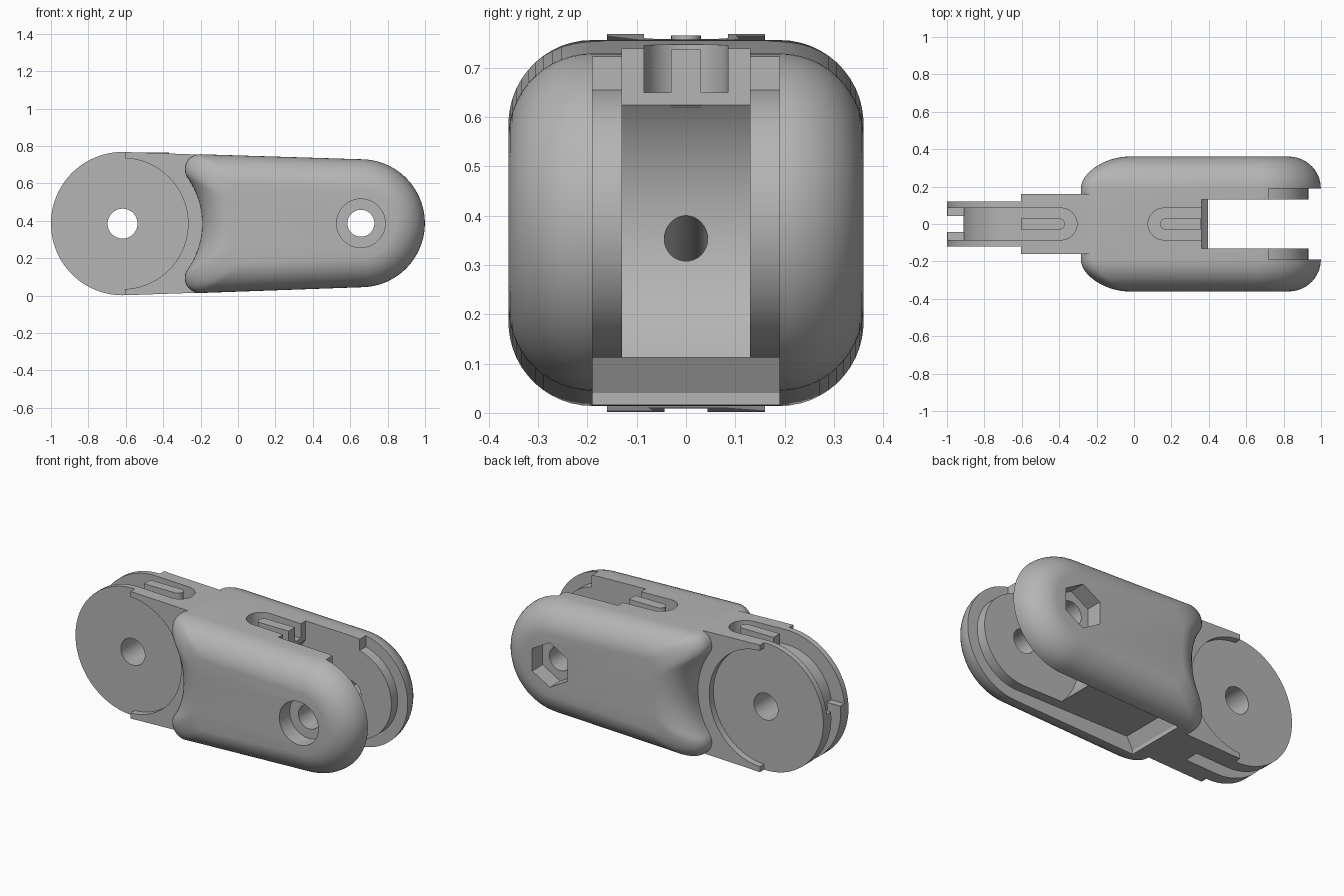
import bpy, bmesh, math
from math import sin, cos, radians, sqrt, pi

if "Cube" in bpy.data.objects:
    bpy.data.objects.remove(bpy.data.objects["Cube"])

T = (-0.617, 0.385)      # tongue pivot (x, z)
F = (0.657, 0.387)       # fork pivot
RT, RF = 0.383, 0.341    # end radii
TILT = math.asin((RT - RF) / (F[0] - T[0]))

grey = bpy.data.materials.new("plain grey")
grey.diffuse_color = (0.46, 0.46, 0.46, 1)
grey.use_nodes = True
grey.node_tree.nodes["Principled BSDF"].inputs["Base Color"].default_value = grey.diffuse_color


def arc(c, r, a0, a1, n=32):
    return [(c[0] + r * cos(radians(a0 + (a1 - a0) * i / n)),
             c[1] + r * sin(radians(a0 + (a1 - a0) * i / n))) for i in range(n + 1)]


def loft(name, rings):
    """Closed solid through equal-length rings of 3D points."""
    bm = bmesh.new()
    loops = [[bm.verts.new(p) for p in ring] for ring in rings]
    n = len(loops[0])
    for a, b in zip(loops, loops[1:]):
        for i in range(n):
            bm.faces.new((a[i], a[(i + 1) % n], b[(i + 1) % n], b[i]))
    bm.faces.new(loops[0])
    bm.faces.new(loops[-1])
    bmesh.ops.recalc_face_normals(bm, faces=bm.faces)
    me = bpy.data.meshes.new(name)
    bm.to_mesh(me)
    bm.free()
    me.materials.append(grey)
    ob = bpy.data.objects.new(name, me)
    bpy.context.collection.objects.link(ob)
    return ob


def prism(name, pts, y0, y1):
    return loft(name, [[(x, y, z) for x, z in pts] for y in (y0, y1)])


def post(name, pts, z0, z1):
    return loft(name, [[(x, y, z) for x, y in pts] for z in (z0, z1)])


def combine(base, tool, op):
    m = base.modifiers.new(op, 'BOOLEAN')
    m.operation, m.solver, m.object = op, 'EXACT', tool
    bpy.context.view_layer.objects.active = base
    bpy.ops.object.modifier_apply(modifier=m.name)
    bpy.data.objects.remove(tool)


def cut(base, tool):
    combine(base, tool, 'DIFFERENCE')


def body_ring(d):
    """Side outline of the body, inset by d, with a concave rear edge."""
    up = 90 - math.degrees(TILT)
    rc, R = 0.08, 0.425 + d
    front = arc(F, RF + 0.001 - d, -up, up, 48)
    h = 0.371 - d - rc
    cx = T[0] + sqrt((R + rc) ** 2 - h * h)
    a = math.degrees(math.atan2(h, cx - T[0]))
    top = arc((cx, T[1] + h), rc, up, 180 + a, 14)
    rear = arc(T, R, a, -a, 24)[1:-1]
    low = arc((cx, T[1] - h), rc, 180 - a, 360 - up, 14)
    return front + top + rear + low


# rounded body, filleted towards both flat sides
FIL, W, N = 0.17, 0.36, 12
steps = [(W - FIL + FIL * sin(t), FIL * (1 - cos(t)))
         for t in (radians(86) * i / N for i in range(N + 1))]
layers = [(-y, d) for y, d in reversed(steps)] + steps
body = loft("finger_link", [[(x, y, z) for x, z in body_ring(d)] for y, d in layers])

# tongue with shoulders
up = 90 - math.degrees(TILT)
tongue = prism("tongue", arc(T, RT, up, 360 - up, 72)
               + [(0.0, T[1] - 0.362), (0.0, T[1] + 0.362)], -0.16, 0.16)
cheek = [(-1.2, -0.2), (-0.605, -0.2)] + arc(T, 0.35, -88, 88, 48) + [(-0.605, 1), (-1.2, 1)]
for s in (-1, 1):
    cut(tongue, prism("cheek_cut", cheek, s * 0.12, s * 0.3))
combine(body, tongue, 'UNION')

# fork slot, and the wider clearance around the pivot bosses
cut(body, prism("slot_cut", [(0.36, 1)] + arc(F, 0.38, 141.4, 227, 32)
                + [(0.397, -0.1), (1.2, -0.1), (1.2, 1)], -0.13, 0.13))
cut(body, prism("clearance_cut", [(-0.15, -0.1), (-0.15, 0.04), (-0.11, 0.112)]
                + arc(F, 0.275, -90, 76.8, 48)
                + [(0.72, 1), (1.2, 1), (1.2, -0.1)], -0.19, 0.19))

# cord grooves around the tongue: wide above, narrow below
cut(body, prism("upper_groove_cut", arc(T, 0.295, 172, 90, 32)
                + [(-0.39, 0.68), (-0.39, 0.9), (-1.2, 0.9), (-1.2, 0.43)], -0.085, 0.085))
cut(body, prism("lower_groove_cut", arc(T, 0.295, 170, 270, 32)
                + [(-0.4, 0.09), (-0.4, -0.1), (-1.2, -0.1), (-1.2, 0.436)], -0.044, 0.044))

# rounded ends of the top grooves, with a cord post in each
cut(body, post("rear_loop_cut", arc((-0.39, 0), 0.085, 0, 352.5, 47), 0.68, 0.9))
stadium = arc((0.16, 0), 0.085, 90, 270, 24) + [(0.4, -0.085), (0.4, 0.085)]
cut(body, post("front_loop_cut", stadium, 0.65, 0.9))
rear_post = arc((-0.40, 0), 0.03, -90, 90, 12) + [(-0.605, 0.03), (-0.605, -0.03)]
combine(body, post("rear_cord_post", rear_post, 0.64, 0.765), 'UNION')
front_post = arc((0.17, 0), 0.03, 90, 270, 12) + [(0.359, -0.03), (0.359, 0.03)]
combine(body, post("front_cord_post", front_post, 0.62, 0.737), 'UNION')

# sloping cord tunnel from the slot to the lower groove
dx, dz = 0.86, 0.37
ln = sqrt(dx * dx + dz * dz)
ring = arc((0, 0), 0.044, 0, 348.75, 31)
cut(body, loft("tunnel_cut", [[(x0 - v * dz / ln, u, z0 + v * dx / ln) for u, v in ring]
                              for x0, z0 in ((-0.46, 0.035), (-0.46 + dx, 0.035 + dz))]))

# pivot holes, round counterbore in front, hexagonal nut pocket behind
cut(body, prism("tongue_hole_cut", arc(T, 0.08, 0, 352.5, 47), -0.5, 0.5))
cut(body, prism("fork_hole_cut", arc(F, 0.072, 0, 352.5, 47), -0.5, 0.5))
cut(body, prism("counterbore_cut", arc(F, 0.13, 0, 352.5, 47), -0.5, -0.26))
cut(body, prism("nut_pocket_cut", arc(F, 0.135, 30, 330, 5), 0.26, 0.5))

# smooth curves, sharp edges
bpy.ops.object.select_all(action='DESELECT')
body.select_set(True)
bpy.context.view_layer.objects.active = body
bpy.ops.object.shade_smooth_by_angle(angle=radians(25))
